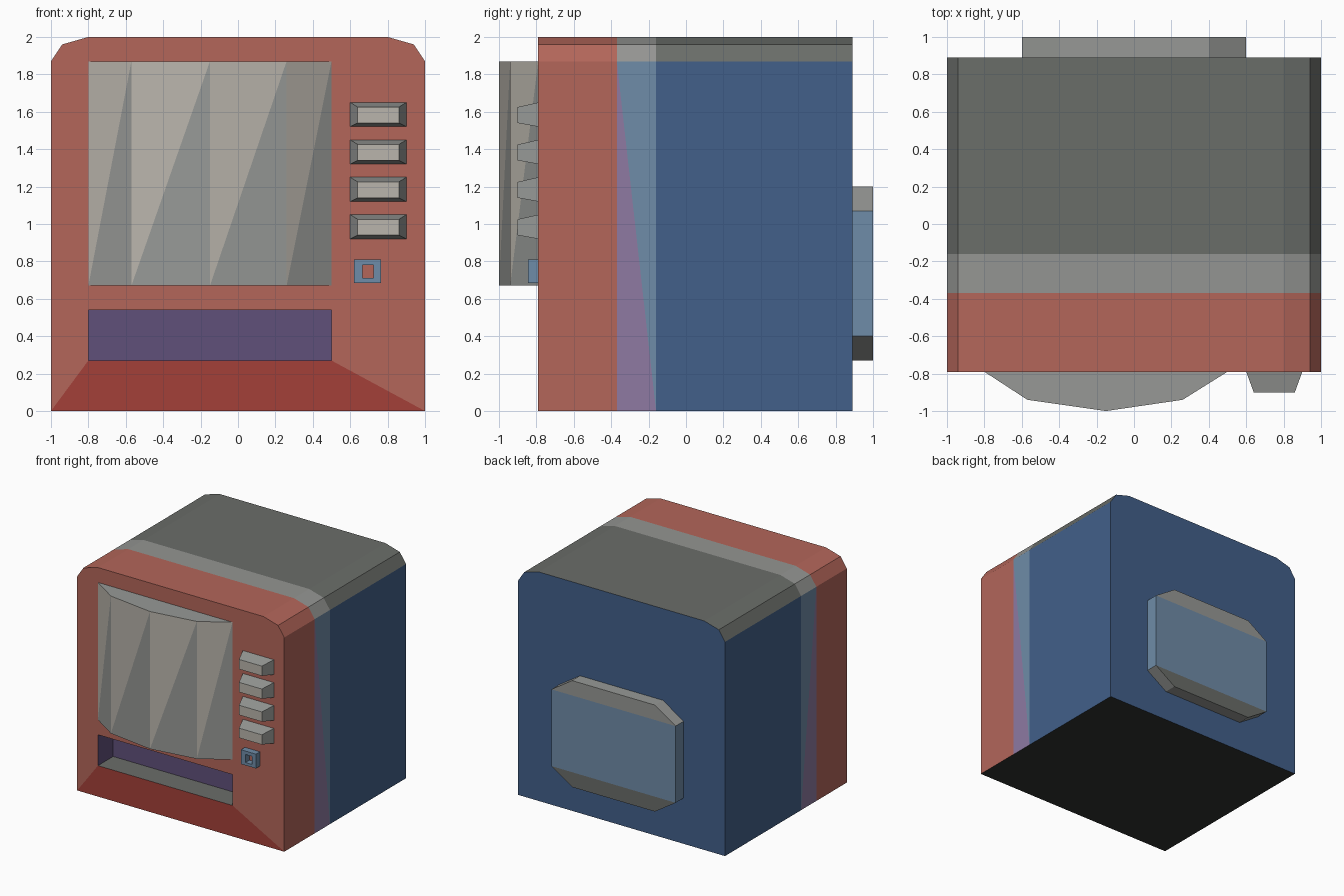
import bpy, bmesh

if "Cube" in bpy.data.objects:
    bpy.data.objects.remove(bpy.data.objects["Cube"])


def colour(name, hexa):
    def lin(c):
        c /= 255
        return c / 12.92 if c < 0.04045 else ((c + 0.055) / 1.055) ** 2.4
    m = bpy.data.materials.new(name)
    m.diffuse_color = [lin(int(hexa[i:i + 2], 16)) for i in (0, 2, 4)] + [1]
    m.use_nodes = True
    m.node_tree.nodes["Principled BSDF"].inputs["Base Color"].default_value = m.diffuse_color
    return m


MATS = [colour(*c) for c in (
    ("red", "B3665A"), ("dark_red", "A44039"), ("blue", "42608A"),
    ("pale_blue", "6F8CA8"), ("mauve", "8E7AA2"), ("roof_grey", "6A6D69"),
    ("light_grey", "949592"), ("black", "303331"), ("purple", "60507A"),
    ("warm_grey", "BAB5AC"), ("mid_grey", "979996"))]
(RED, DARK_RED, BLUE, PALE, MAUVE, ROOF, LIGHT, BLACK, PURPLE, WARM, MID) = range(11)


def build(name, faces):
    """Make an object from (material, corner points) pairs, welding shared corners."""
    bm = bmesh.new()
    for mat, pts in faces:
        f = bm.faces.new([bm.verts.new(p) for p in pts])
        f.material_index = mat
    bmesh.ops.remove_doubles(bm, verts=bm.verts[:], dist=1e-4)
    bmesh.ops.recalc_face_normals(bm, faces=bm.faces[:])
    me = bpy.data.meshes.new(name)
    bm.to_mesh(me)
    bm.free()
    for m in MATS:
        me.materials.append(m)
    ob = bpy.data.objects.new(name, me)
    bpy.context.collection.objects.link(ob)
    return ob


def at(y, pts):
    return [(x, y, z) for x, z in pts]


def band(a, ya, b, yb, mats):
    """Side walls joining outline a at ya to outline b at yb."""
    n = len(a)
    return [(mats[i], at(ya, (a[i], a[(i + 1) % n])) + at(yb, (b[(i + 1) % n], b[i])))
            for i in range(n)]


def rect(x0, x1, z0, z1):
    return [(x0, z0), (x1, z0), (x1, z1), (x0, z1)]


FRONT = -0.79

# Cabinet: bevelled-top outline swept back in three coloured sections
half = [(1, 0), (1, 1.87), (0.94, 1.96), (0.8, 2)]
outline = [(-1, 0)] + half + [(-x, z) for x, z in half[:0:-1]]
faces = []
for y0, y1, side, top in ((FRONT, -0.37, RED, RED), (-0.37, -0.16, PALE, LIGHT),
                          (-0.16, 0.89, BLUE, ROOF)):
    mats = [BLACK, side] + [top] * 5 + [side]
    walls = band(outline, y0, outline, y1, mats)
    if side == PALE:
        # Two-tone stripe on each flank, split along its diagonal
        walls = [w for w in walls if w[0] != PALE]
        for x in (-1, 1):
            walls += [(MAUVE, [(x, y0, 0), (x, y1, 0), (x, y0, 1.87)]),
                      (PALE, [(x, y1, 0), (x, y1, 1.87), (x, y0, 1.87)])]
    faces += walls
faces.append((BLUE, at(0.89, outline)))

# Front panel around the delivery slot, and the slot recess
slot = rect(-0.8, 0.5, 0.27, 0.54)
a, b, c, d = slot
faces += [(DARK_RED, at(FRONT, [(-1, 0), (1, 0), b, a])),
          (RED, at(FRONT, [(1, 0), (1, 1.87), c, b])),
          (RED, at(FRONT, [(-1, 0), a, d, (-1, 1.87)])),
          (RED, at(FRONT, [d, c] + outline[2:]))]
faces += band(slot, FRONT, slot, -0.58, [ROOF, PURPLE, PURPLE, PURPLE])
faces.append((PURPLE, at(-0.58, slot)))
build("cabinet", faces)

# Bowed display window with two-tone facets
arc = [(-0.8, FRONT), (-0.57, -0.94), (-0.15, -1), (0.26, -0.94), (0.5, FRONT)]
lo, hi = ([(x, y, z) for x, y in arc] for z in (0.67, 1.87))
faces = [(MID, lo), (MID, hi)]
for i in range(4):
    faces += [(WARM, [lo[i], hi[i + 1], hi[i]]), (MID, [lo[i], lo[i + 1], hi[i + 1]])]
faces.append((MID, [lo[0], lo[-1], hi[-1], hi[0]]))
build("display_window", faces)

# Selection buttons
for i in range(4):
    z = 0.92 + 0.2 * i
    base, cap = rect(0.6, 0.9, z, z + 0.13), rect(0.64, 0.86, z + 0.02, z + 0.105)
    build(f"button_{i + 1}", band(base, FRONT, cap, -0.9, [MID] * 4)
          + [(WARM, at(-0.9, cap)), (MID, at(FRONT, base))])

# Coin slot: square frame with an open centre
outer, inner = rect(0.62, 0.765, 0.685, 0.81), rect(0.665, 0.725, 0.71, 0.78)
build("coin_slot", band(outer, FRONT, outer, -0.845, [PALE] * 4)
      + band(outer, -0.845, inner, -0.845, [PALE] * 4)
      + band(inner, -0.845, inner, FRONT, [PALE] * 4))

# Rear service box: octagon with a blue middle band
octagon = [(-0.4, 0.27), (0.4, 0.27), (0.6, 0.4), (0.6, 1.07),
           (0.4, 1.2), (-0.4, 1.2), (-0.6, 1.07), (-0.6, 0.4)]
o = octagon
faces = band(o, 0.89, o, 1.0, [MID, MID, PALE, MID, MID, MID, PALE, MID])
faces += [(ROOF, at(1.0, [o[7], o[0], o[1], o[2]])),
          (PALE, at(1.0, [o[7], o[2], o[3], o[6]])),
          (MID, at(1.0, [o[6], o[3], o[4], o[5]])),
          (BLUE, at(0.89, o))]
build("service_box", faces)
